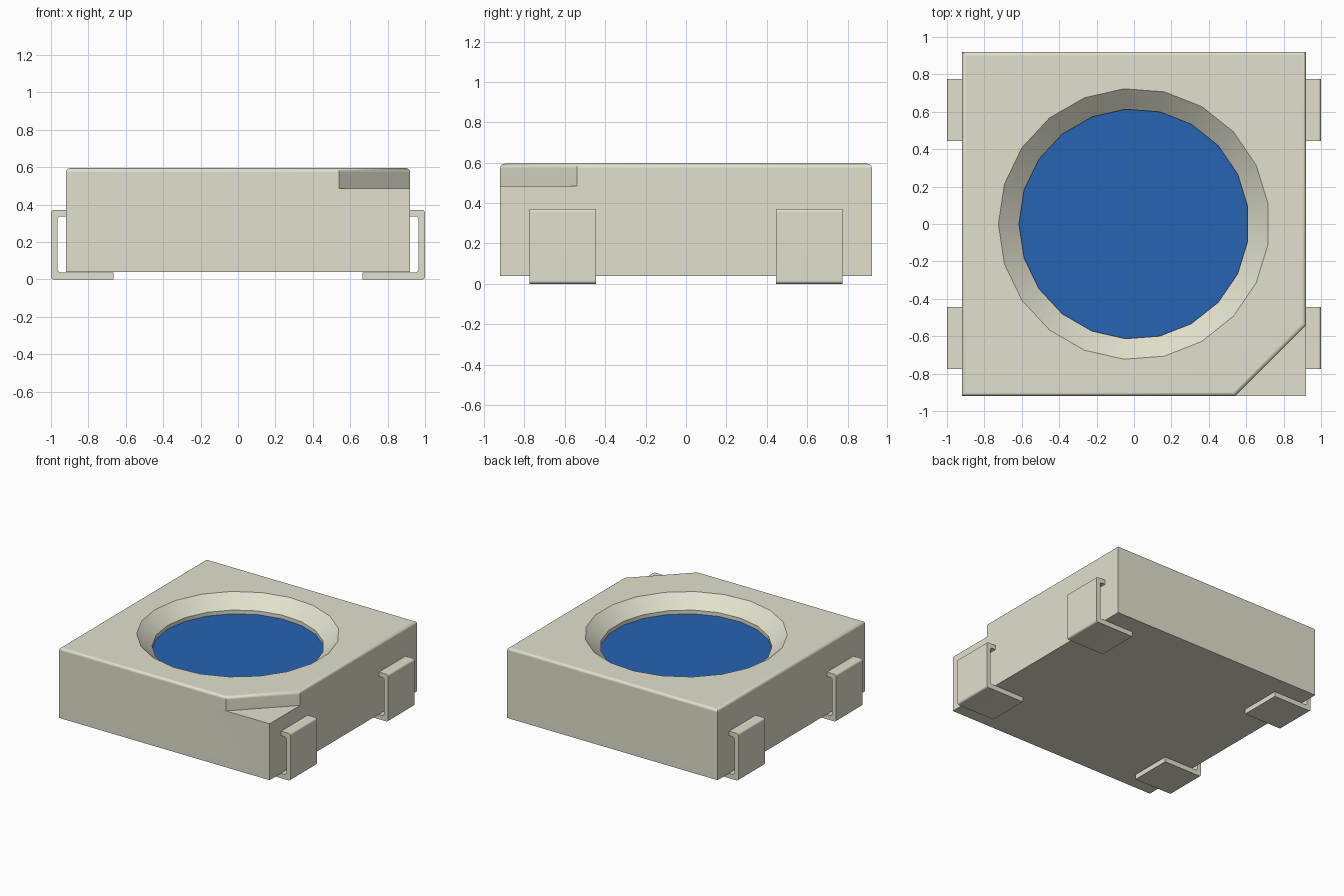
import bpy, bmesh, math

if "Cube" in bpy.data.objects:
    bpy.data.objects.remove(bpy.data.objects["Cube"], do_unlink=True)

HALF, BASE, TOP = 0.92, 0.04, 0.595      # housing half width, underside, top
NOTCH_Z, NOTCH = 0.485, 0.38             # corner notch floor and leg length
RIM_R, WELL_R, CONE_Z, WELL_Z = 0.725, 0.615, 0.50, 0.465
SIDES = 21


def material(name, rgb):
    mat = bpy.data.materials.new(name)
    mat.use_nodes = True
    color = (*rgb, 1.0)
    mat.diffuse_color = color
    mat.node_tree.nodes["Principled BSDF"].inputs["Base Color"].default_value = color
    return mat


CREAM = material("cream plastic", (0.76, 0.75, 0.61))
BLUE = material("blue lens", (0.02, 0.125, 0.46))


def to_object(bm, name, mat=None):
    bmesh.ops.recalc_face_normals(bm, faces=bm.faces)
    mesh = bpy.data.meshes.new(name)
    bm.to_mesh(mesh)
    bm.free()
    obj = bpy.data.objects.new(name, mesh)
    bpy.context.collection.objects.link(obj)
    if mat:
        mesh.materials.append(mat)
    return obj


def extruded(outline, offset):
    """Closed prism from a flat outline of 3D points."""
    bm = bmesh.new()
    face = bm.faces.new([bm.verts.new(p) for p in outline])
    new = bmesh.ops.extrude_face_region(bm, geom=[face])["geom"]
    moved = [v for v in new if isinstance(v, bmesh.types.BMVert)]
    bmesh.ops.translate(bm, verts=moved, vec=offset)
    return bm


def lathe(rings):
    """Closed solid from stacked (radius, z) polygons."""
    bm = bmesh.new()
    loops = []
    for r, z in rings:
        angles = [math.pi + 2 * math.pi * i / SIDES for i in range(SIDES)]
        loops.append([bm.verts.new((r * math.cos(a), r * math.sin(a), z)) for a in angles])
    for low, high in zip(loops, loops[1:]):
        for i in range(SIDES):
            j = (i + 1) % SIDES
            bm.faces.new((low[i], low[j], high[j], high[i]))
    bm.faces.new(loops[0])
    bm.faces.new(loops[-1])
    return bm


def activate(obj):
    bpy.ops.object.select_all(action='DESELECT')
    obj.select_set(True)
    bpy.context.view_layer.objects.active = obj


def cut(obj, cutter):
    cutter.hide_render = True
    mod = obj.modifiers.new("cut", 'BOOLEAN')
    mod.operation, mod.solver, mod.object = 'DIFFERENCE', 'EXACT', cutter
    activate(obj)
    bpy.ops.object.modifier_apply(modifier=mod.name)
    bpy.data.objects.remove(cutter, do_unlink=True)


def smooth(obj):
    activate(obj)
    bpy.ops.object.shade_smooth_by_angle(angle=math.radians(30))
    mod = obj.modifiers.new("flat faces first", 'WEIGHTED_NORMAL')
    mod.keep_sharp = True


# Housing block with a notched corner
square = [(x * HALF, y * HALF, BASE) for x, y in ((-1, -1), (1, -1), (1, 1), (-1, 1))]
housing = to_object(extruded(square, (0, 0, TOP - BASE)), "housing", CREAM)
e = 0.2
notch = [(HALF - NOTCH - e, -HALF - e, NOTCH_Z), (HALF + e, -HALF - e, NOTCH_Z),
         (HALF + e, -HALF + NOTCH + e, NOTCH_Z)]
cut(housing, to_object(extruded(notch, (0, 0, 0.5)), "notch_cutter"))

# Rounded upper rim
bm = bmesh.new()
bm.from_mesh(housing.data)
rim = [ed for ed in bm.edges
       if all(abs(v.co.z - TOP) < 0.001 for v in ed.verts) and not ed.is_boundary
       and ed.calc_face_angle(0) > 0.5]
bmesh.ops.bevel(bm, geom=rim, offset=0.022, segments=4, profile=0.5, affect='EDGES')
bm.to_mesh(housing.data)
bm.free()

# Conical reflector well
slope = (RIM_R - WELL_R) / (TOP - CONE_Z)
well = [(WELL_R, WELL_Z), (WELL_R, CONE_Z), (RIM_R + slope * 0.1, TOP + 0.1)]
cut(housing, to_object(lathe(well), "well_cutter"))
smooth(housing)

# Lens disc on the floor of the well
to_object(lathe([(WELL_R, WELL_Z - 0.003), (WELL_R, WELL_Z + 0.005)]), "lens", BLUE)

# Four C-shaped leads wrapping from the sides to the underside
lead_profile = [(0.665, 0), (1, 0), (1, 0.372), (0.9, 0.372),
                (0.9, 0.337), (0.965, 0.337), (0.965, 0.038), (0.665, 0.038)]
for side, side_name in ((1, "left"), (-1, "right")):
    for y, end_name in ((-0.775, "front"), (0.445, "back")):
        bm = extruded([(side * x, y, z) for x, z in lead_profile], (0, 0.33, 0))
        corners = [ed for ed in bm.edges
                   if abs(ed.verts[0].co.y - ed.verts[1].co.y) > 0.1
                   and abs(ed.verts[0].co.x) > 0.96]
        bmesh.ops.bevel(bm, geom=corners, offset=0.016, segments=4, profile=0.5,
                        affect='EDGES')
        smooth(to_object(bm, f"{end_name}_{side_name}_lead", CREAM))
